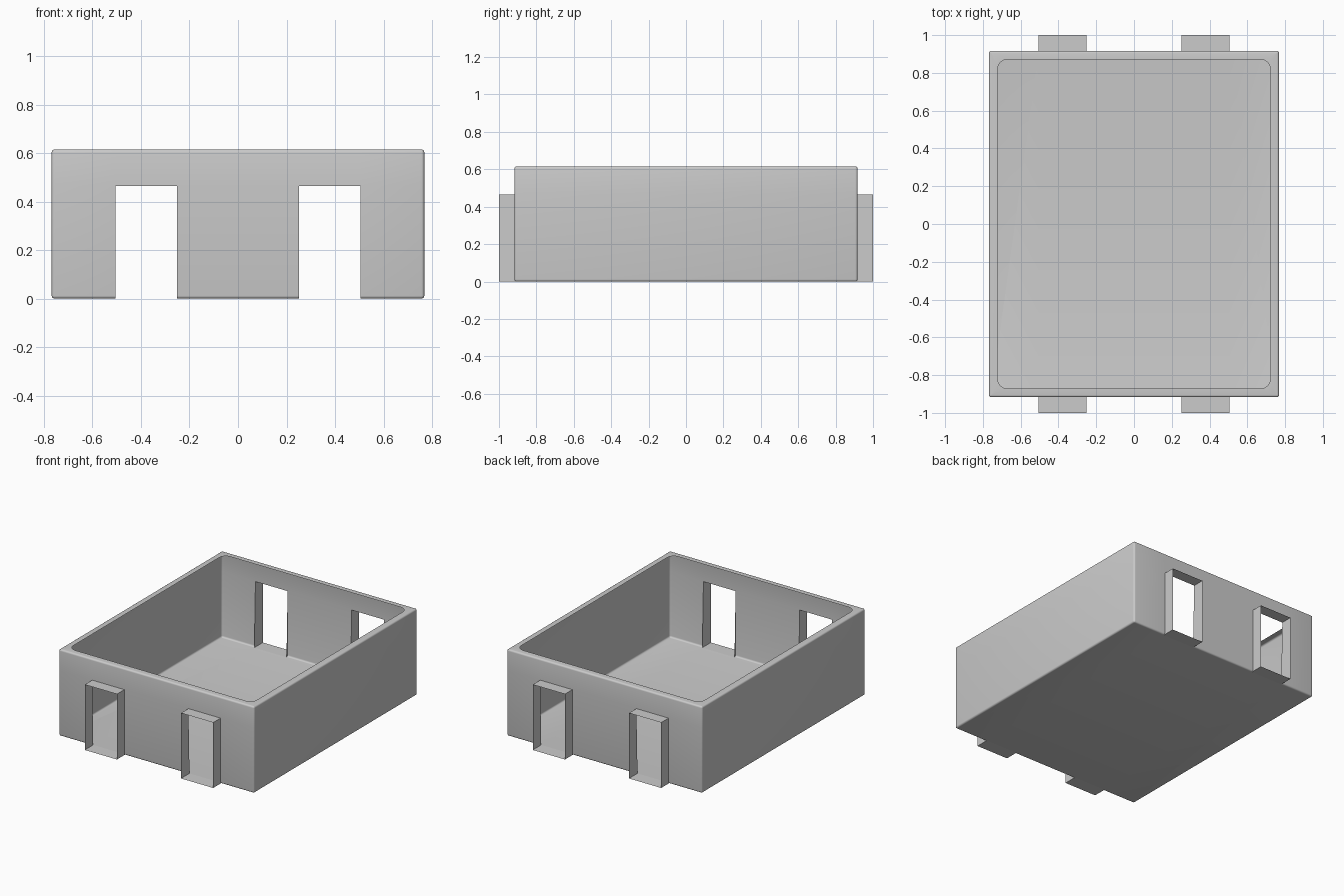
import bpy, bmesh, math

if "Cube" in bpy.data.objects:
    bpy.data.objects.remove(bpy.data.objects["Cube"])

HX, HY, H = 0.768, 0.917, 0.615      # half width, half depth, height of the tray
R = 0.012                            # edge rounding
LIP = 0.046                          # width of the flat rim
SX0, SX1, SZ = 0.252, 0.505, 0.465   # slot inner/outer x and top
SEG = 4

grey = bpy.data.materials.new("light grey")
grey.diffuse_color = (0.6, 0.6, 0.6, 1)
grey.use_nodes = True
grey.node_tree.nodes["Principled BSDF"].inputs["Base Color"].default_value = grey.diffuse_color


def finish(bm, name):
    bmesh.ops.recalc_face_normals(bm, faces=bm.faces[:])
    mesh = bpy.data.meshes.new(name)
    bm.to_mesh(mesh)
    bm.free()
    ob = bpy.data.objects.new(name, mesh)
    mesh.materials.append(grey)
    bpy.context.collection.objects.link(ob)
    bpy.ops.object.select_all(action='DESELECT')
    ob.select_set(True)
    bpy.context.view_layer.objects.active = ob
    bpy.ops.object.shade_smooth_by_angle(angle=math.radians(30))
    return ob


def ring(bm, inset, r, z):
    """Rounded rectangle of vertices at height z."""
    verts = []
    for q, (sx, sy) in enumerate([(1, 1), (-1, 1), (-1, -1), (1, -1)]):
        for i in range(SEG + 1):
            a = math.pi / 2 * (q + i / SEG)
            verts.append(bm.verts.new((sx * (HX - inset - r) + r * math.cos(a),
                                       sy * (HY - inset - r) + r * math.sin(a), z)))
    return verts


# Thin tray: floor, rounded edges, walls, flat rim with a rounded opening
bm = bmesh.new()
steps = [math.pi / 2 * i / SEG for i in range(SEG + 1)]
profile = [(R * (1 - math.sin(a)), R * (1 - math.cos(a))) for a in steps]
profile += [(R * (1 - math.cos(a)), H - R + R * math.sin(a)) for a in steps]
rings = [ring(bm, inset, max(R - inset, 0.0005), z) for inset, z in profile]
rings.append(ring(bm, LIP, 0.05, H))
bm.faces.new(rings[0])
for a, b in zip(rings, rings[1:]):
    for i in range(len(a)):
        j = (i + 1) % len(a)
        bm.faces.new((a[i], a[j], b[j], b[i]))

# Slots cut through the front and back walls down to the floor
for co, no in [((x, 0, 0), (1, 0, 0)) for x in (-SX1, -SX0, SX0, SX1)] + [((0, 0, SZ), (0, 0, 1))]:
    bmesh.ops.bisect_plane(bm, geom=bm.verts[:] + bm.edges[:] + bm.faces[:],
                           dist=1e-6, plane_co=co, plane_no=no)
cut = []
for f in bm.faces:
    c = f.calc_center_median()
    if SX0 < abs(c.x) < SX1 and c.z < SZ and abs(c.y) > HY - R + 1e-4:
        cut.append(f)
bmesh.ops.delete(bm, geom=cut, context='FACES')
finish(bm, "tray")


# Thin open sleeves standing out around each slot
def sleeve(name, sx, sy):
    bm = bmesh.new()
    outline = [(SX0, 0), (SX1, 0), (SX1, SZ), (SX0, SZ)]
    outer = [bm.verts.new((sx * x, sy, z)) for x, z in outline]
    # the sleeve floor reaches back over the rounded tray edge
    inner = [bm.verts.new((sx * x, sy * (HY - R if z == 0 else HY), z)) for x, z in outline]
    for i in range(4):
        j = (i + 1) % 4
        bm.faces.new((outer[i], outer[j], inner[j], inner[i]))
    finish(bm, name)


for sy, side in ((-1, "front"), (1, "back")):
    for sx, hand in ((-1, "left"), (1, "right")):
        sleeve(f"{side}_{hand}_slot_sleeve", sx, sy)
